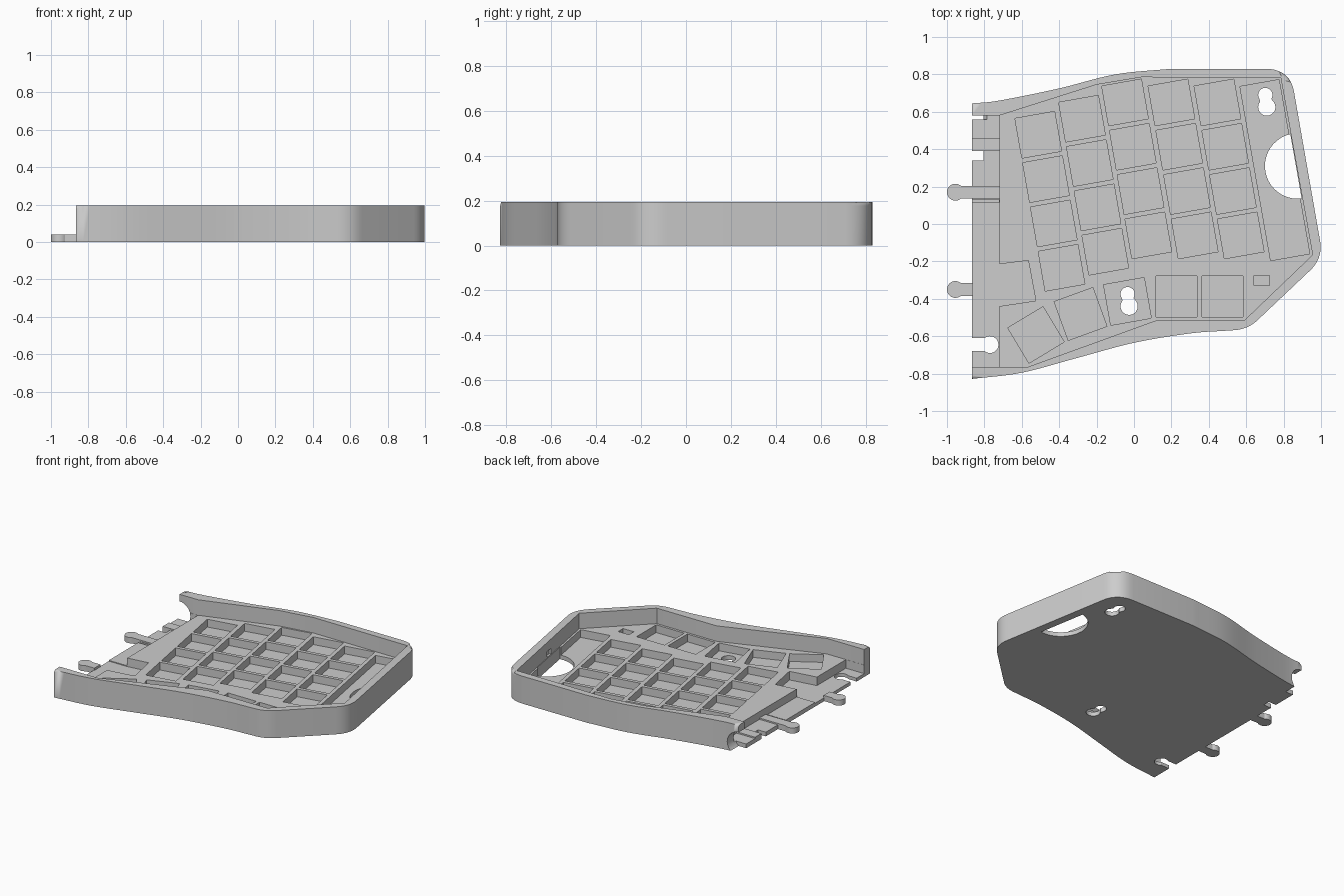
import bpy, bmesh, math
from mathutils import Vector

cube = bpy.data.objects.get("Cube")
if cube:
    bpy.data.objects.remove(cube)

TOP, PLATE, FLOOR, END = 0.195, 0.085, 0.03, -0.865

grey = bpy.data.materials.new("light_grey")
grey.use_nodes = True
grey.diffuse_color = (0.61, 0.61, 0.61, 1)
grey.node_tree.nodes["Principled BSDF"].inputs["Base Color"].default_value = (0.61, 0.61, 0.61, 1)


def prism(bm, pts, z0, z1):
    """Extrude a flat outline between two heights; returns the top face."""
    area = sum(a[0] * b[1] - b[0] * a[1] for a, b in zip(pts, pts[1:] + pts[:1]))
    if area < 0:
        pts = pts[::-1]
    low = [bm.verts.new((x, y, z0)) for x, y in pts]
    high = [bm.verts.new((x, y, z1)) for x, y in pts]
    n = len(pts)
    bm.faces.new(low[::-1])
    for i in range(n):
        j = (i + 1) % n
        bm.faces.new((low[i], low[j], high[j], high[i]))
    return bm.faces.new(high)


def finish(bm, name):
    mesh = bpy.data.meshes.new(name)
    bm.normal_update()
    bm.to_mesh(mesh)
    bm.free()
    mesh.materials.append(grey)
    ob = bpy.data.objects.new(name, mesh)
    bpy.context.collection.objects.link(ob)
    return ob


def activate(ob):
    bpy.ops.object.select_all(action='DESELECT')
    ob.select_set(True)
    bpy.context.view_layer.objects.active = ob


def cut_object(body, cutter):
    cutter.hide_render = True
    mod = body.modifiers.new("cut", 'BOOLEAN')
    mod.operation, mod.solver, mod.object = 'DIFFERENCE', 'EXACT', cutter
    activate(body)
    bpy.ops.object.modifier_apply(modifier=mod.name)
    bpy.data.objects.remove(cutter)


def cut(body, outlines, z0, z1):
    """Subtract a group of separate prisms from the body."""
    bm = bmesh.new()
    for pts in outlines:
        prism(bm, pts, z0, z1)
    cut_object(body, finish(bm, "cutter"))


def box(x0, x1, y0, y1):
    return [(x0, y0), (x1, y0), (x1, y1), (x0, y1)]


def tilted(cx, cy, w, h, deg):
    c, s = math.cos(math.radians(deg)), math.sin(math.radians(deg))
    return [(cx + x * c - y * s, cy + x * s + y * c)
            for x, y in box(-w / 2, w / 2, -h / 2, h / 2)]


def arc(cx, cy, r, a0, a1, n=20):
    angles = [math.radians(a0 + (a1 - a0) * i / n) for i in range(n + 1)]
    return [(cx + r * math.cos(a), cy + r * math.sin(a)) for a in angles]


def spline(ctrl, n=7):
    """Smooth curve through the control points."""
    p = [Vector(c) for c in ctrl]
    p = [2 * p[0] - p[1]] + p + [2 * p[-1] - p[-2]]
    out = []
    for a, b, c, d in zip(p, p[1:], p[2:], p[3:]):
        for i in range(n):
            t = i / n
            out.append(tuple(0.5 * (2 * b + (c - a) * t + (2 * a - 5 * b + 4 * c - d) * t ** 2
                                    + (3 * b - a - 3 * c + d) * t ** 3)))
    return out + [tuple(p[-2])]


def corner(a, b, c, n=9):
    a, b, c = Vector(a), Vector(b), Vector(c)
    return [tuple(a * (1 - t) ** 2 + 2 * b * t * (1 - t) + c * t * t)
            for t in (i / n for i in range(n + 1))]


# Tray body: curved outline with a rounded top rim, open at the -x end
outline = spline([(END, 0.645), (-0.72, 0.66), (-0.4, 0.725), (-0.1, 0.8), (0.2, 0.83)])
outline += corner((0.7, 0.83), (0.833, 0.83), (0.855, 0.71))
outline += corner((0.993, -0.08), (1.015, -0.18), (0.94, -0.25))
outline += corner((0.665, -0.51), (0.61, -0.565), (0.53, -0.568))
outline += spline([(0.5, -0.57), (0.3, -0.585), (0, -0.635), (-0.3, -0.715),
                   (-0.6, -0.795), (END, -0.828)])
bm = bmesh.new()
rim = prism(bm, outline, 0, TOP)
edges = [e for e in rim.edges if max(v.co.x for v in e.verts) > END + 0.01]
bmesh.ops.bevel(bm, geom=edges, offset=0.018, segments=4, profile=0.5, affect='EDGES')
body = finish(bm, "tray_body")

# Inner cavity above the key plate
cut(body, [[(-1.1, 0.58), (-0.72, 0.58), (-0.2, 0.745), (0.04, 0.785), (0.785, 0.78),
            (0.955, -0.165), (0.59, -0.515), (0.12, -0.515), (-0.57, -0.765),
            (-1.1, -0.765)]], PLATE, 1)

# Low joining shelf, with a deeper bay reaching into the plate
cut(body, [box(-1.1, -0.72, -0.3, 0.579)], FLOOR, 0.15)
cut(body, [[(-1.1, -0.764), (-0.721, -0.764), (-0.721, -0.44), (-0.525, -0.41),
            (-0.565, -0.195), (-0.721, -0.215), (-1.1, -0.215)]], FLOOR - 0.006, 0.15)

# Key pockets: five tilted columns, the thumb row, and one long side bay
pockets = []
for x, y in [(-0.512, 0.477), (-0.278, 0.563), (-0.048, 0.65), (0.2, 0.65), (0.446, 0.65)]:
    for row in range(4):
        pockets.append(tilted(x + 0.0415 * row, y - 0.237 * row, 0.215, 0.215, 10))
for x, y, turn in [(-0.524, -0.593, 31), (-0.286, -0.481, 20), (-0.035, -0.414, 10),
                   (0.228, -0.388, 0), (0.473, -0.388, 0)]:
    pockets.append(tilted(x, y, 0.22, 0.22, turn))
pockets.append(tilted(0.753, 0.288, 0.212, 0.945, 10))
pockets.append(tilted(0.683, -0.302, 0.085, 0.055, 0))
cut(body, pockets, FLOOR, 0.15)


# Through holes: hanging keyholes, the large D opening, and the end notches
def keyhole(x, y):
    return arc(x - 0.004, y + 0.035, 0.038, -35, 215) + arc(x + 0.004, y - 0.03, 0.046, 140, 400)


d_hole = arc(0.875, 0.31, 0.175, 103, 277)
socket = [(-1, -0.68)] + arc(-0.77, -0.645, 0.045, -130, 130) + [(-1, -0.61)]
notch = box(-1, -0.805, 0.34, 0.39)
cut(body, [keyhole(0.706, 0.655), keyhole(-0.03, -0.41), d_hole, socket, notch], -0.1, 0.15)

# Narrow groove beside the upper tab
cut(body, [box(-1, -0.722, 0.115, 0.132)], 0.01, 0.1)

# Round bite through the end of the back wall
bm = bmesh.new()
prism(bm, arc(END, 0.06, 0.085, 0, 350, 35), -0.9, -0.56)
for v in bm.verts:
    v.co = (v.co.x, -v.co.z, v.co.y)
cut_object(body, finish(bm, "bite_cutter"))

# Blind recess in the inner face of the +x wall
cut(body, [tilted(0.866, 0.29, 0.04, 0.06, 10)], 0.09, 0.13)

activate(body)
bpy.ops.object.shade_smooth_by_angle(angle=math.radians(30))

# Joining tabs with round heads, plus the rail behind the upper one
for name, y in (("upper_tab", 0.17), ("lower_tab", -0.35)):
    bm = bmesh.new()
    prism(bm, [(-0.86, y + 0.034)] + arc(-0.955, y, 0.045, 50, 310, 24) + [(-0.86, y - 0.034)], 0, 0.04)
    activate(finish(bm, name))
    bpy.ops.object.shade_smooth_by_angle(angle=math.radians(30))
for name, y0, y1 in (("tab_rail", 0.136, 0.204), ("shelf_step", 0.39, 0.46)):
    bm = bmesh.new()
    prism(bm, box(END, -0.715, y0, y1), 0.015, 0.04)
    finish(bm, name)
